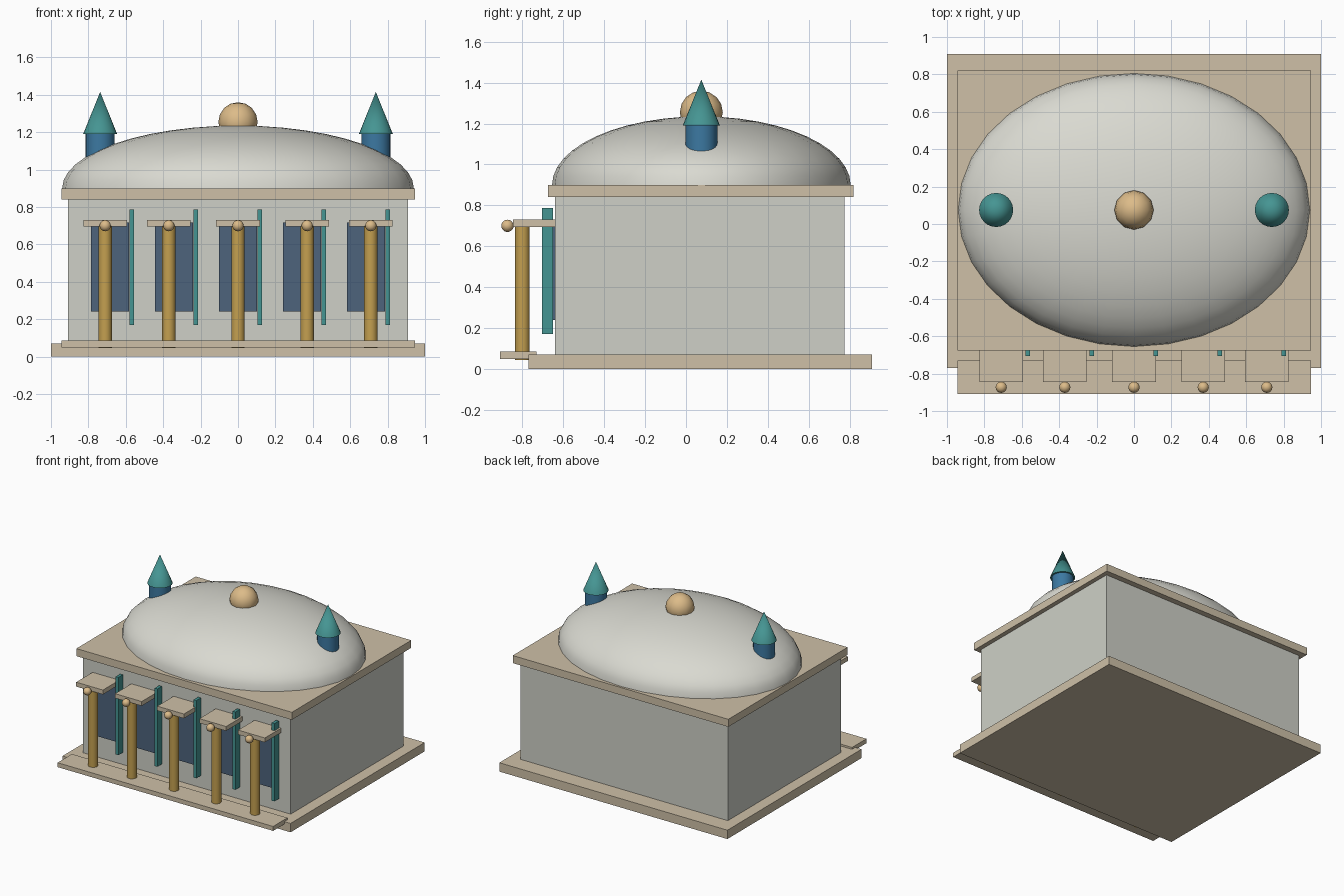
import bpy, bmesh, math
from mathutils import Matrix

if "Cube" in bpy.data.objects:
    bpy.data.objects.remove(bpy.data.objects["Cube"], do_unlink=True)


def material(name, rgb):
    m = bpy.data.materials.new(name)
    m.use_nodes = True
    m.diffuse_color = (*rgb, 1)
    m.node_tree.nodes["Principled BSDF"].inputs["Base Color"].default_value = (*rgb, 1)
    return m


WALL = material("pale stone", (0.62, 0.63, 0.57))
DOME = material("dome white", (0.70, 0.70, 0.64))
TRIM = material("sand trim", (0.62, 0.53, 0.39))
GOLD = material("gold", (0.55, 0.35, 0.08))
TAN = material("light tan", (0.72, 0.50, 0.25))
TEAL = material("teal", (0.06, 0.30, 0.29))
BLUE = material("blue", (0.045, 0.19, 0.36))
GLASS = material("slate blue glass", (0.075, 0.125, 0.20))


def finish(name, bm, mat, smooth=False):
    mesh = bpy.data.meshes.new(name)
    bmesh.ops.recalc_face_normals(bm, faces=bm.faces)
    bm.to_mesh(mesh)
    bm.free()
    mesh.materials.append(mat)
    ob = bpy.data.objects.new(name, mesh)
    bpy.context.collection.objects.link(ob)
    if smooth:
        bpy.ops.object.select_all(action='DESELECT')
        ob.select_set(True)
        bpy.context.view_layer.objects.active = ob
        bpy.ops.object.shade_smooth_by_angle(angle=math.radians(40))
    return ob


def box(name, x, y, z, mat):
    """Box from (low, high) ranges on each axis."""
    bm = bmesh.new()
    bmesh.ops.create_cube(bm, size=1)
    for v in bm.verts:
        v.co = [lo + (c + 0.5) * (hi - lo) for c, (lo, hi) in zip(v.co, (x, y, z))]
    return finish(name, bm, mat)


def tube(name, x, y, z, r1, r2, mat, sides=24):
    """Upright cylinder or cone between two heights."""
    bm = bmesh.new()
    bmesh.ops.create_cone(bm, cap_ends=True, segments=sides, radius1=r1, radius2=r2,
                          depth=z[1] - z[0],
                          matrix=Matrix.Translation((x, y, sum(z) / 2)))
    return finish(name, bm, mat, True)


def ball(name, centre, radii, mat, u, v, half=False):
    """Ellipsoid, or only its upper half."""
    bm = bmesh.new()
    bmesh.ops.create_uvsphere(bm, u_segments=u, v_segments=v, radius=1)
    if half:
        bmesh.ops.bisect_plane(bm, geom=bm.verts[:] + bm.edges[:] + bm.faces[:],
                               plane_co=(0, 0, 0), plane_no=(0, 0, 1), clear_inner=True)
    bm.transform(Matrix.Translation(centre) @ Matrix.Diagonal((*radii, 1)))
    return finish(name, bm, mat, True)


MID = 0.075  # depth of the roof centre

# Main building
box("plinth", (-1, 1), (-0.77, 0.91), (0, 0.07), TRIM)
box("front_step", (-0.945, 0.945), (-0.91, -0.73), (0.05, 0.085), TRIM)
box("walls", (-0.91, 0.91), (-0.64, 0.775), (0.06, 0.85), WALL)
box("cornice", (-0.945, 0.945), (-0.675, 0.82), (0.84, 0.90), TRIM)

# Roof
ball("dome", (0, MID, 0.90), (0.94, 0.73, 0.335), DOME, 32, 24, half=True)
ball("dome_finial", (0, MID, 1.255), (0.105, 0.105, 0.105), TAN, 12, 8)
for side, x in (("left", 0.737), ("right", -0.737)):
    tube(f"{side}_turret", x, MID, (1.0, 1.19), 0.078, 0.078, BLUE)
    tube(f"{side}_turret_roof", x, MID, (1.19, 1.415), 0.091, 0, TEAL)

# Front bays: column, capital, knob, window and shutter
for i in range(-2, 3):
    n = i + 3
    col = math.copysign((0, 0.37, 0.71)[abs(i)], i)
    win = 0.342 * i
    tube(f"column_{n}", col, -0.80, (0.045, 0.70), 0.036, 0.036, GOLD, 20)
    box(f"capital_{n}", (col - 0.117, col + 0.117), (-0.845, -0.63), (0.695, 0.73), TRIM)
    ball(f"knob_{n}", (col, -0.873, 0.70), (0.03, 0.03, 0.03), TAN, 16, 10)
    box(f"window_{n}", (win - 0.102, win + 0.102), (-0.65, -0.63), (0.24, 0.717), GLASS)
    box(f"shutter_{n}", (win + 0.105, win + 0.129), (-0.705, -0.65), (0.17, 0.787), TEAL)
